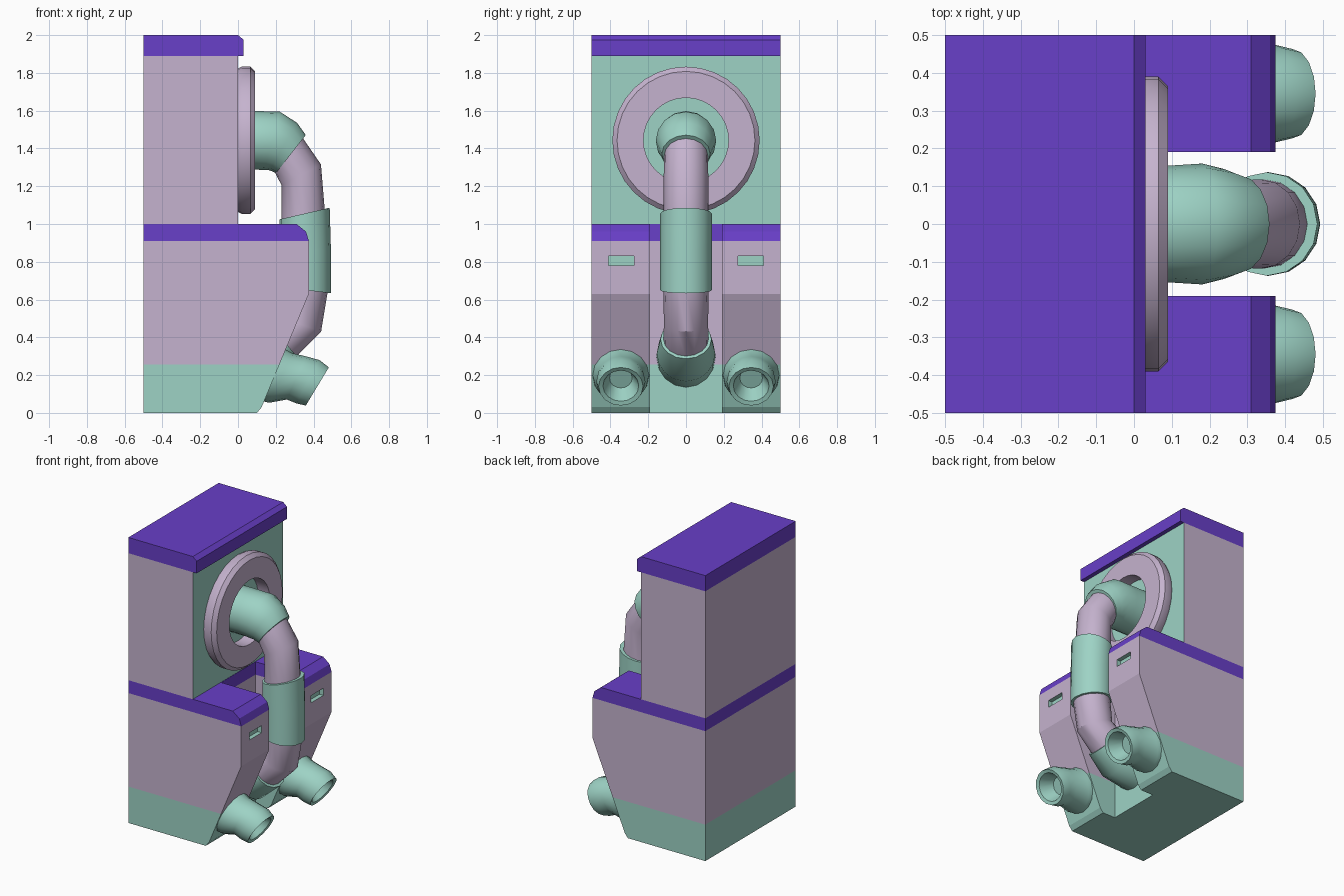
import bpy, bmesh, math
from mathutils import Vector

if "Cube" in bpy.data.objects:
    bpy.data.objects.remove(bpy.data.objects["Cube"])


def material(name, rgb):
    m = bpy.data.materials.new(name)
    m.diffuse_color = (*rgb, 1)
    m.use_nodes = True
    m.node_tree.nodes["Principled BSDF"].inputs["Base Color"].default_value = m.diffuse_color
    return m


LILAC = material("lilac", (0.56, 0.45, 0.62))
TEAL = material("teal", (0.34, 0.65, 0.56))
PURPLE = material("purple", (0.14, 0.05, 0.58))


def make_object(name, bm, mats):
    bmesh.ops.recalc_face_normals(bm, faces=bm.faces)
    me = bpy.data.meshes.new(name)
    bm.to_mesh(me)
    bm.free()
    ob = bpy.data.objects.new(name, me)
    bpy.context.collection.objects.link(ob)
    for m in mats:
        me.materials.append(m)
    return ob


def prism(name, profile, y0, y1, mats=()):
    """Extrude an x-z outline along y."""
    bm = bmesh.new()
    face = bm.faces.new([bm.verts.new((x, y0, z)) for x, z in profile])
    ext = bmesh.ops.extrude_face_region(bm, geom=[face])["geom"]
    bmesh.ops.translate(bm, vec=(0, y1 - y0, 0),
                        verts=[v for v in ext if isinstance(v, bmesh.types.BMVert)])
    return make_object(name, bm, mats)


def rect(x0, x1, z0, z1):
    return [(x0, z0), (x1, z0), (x1, z1), (x0, z1)]


def smooth(ob, angle=35):
    bpy.ops.object.select_all(action='DESELECT')
    ob.select_set(True)
    bpy.context.view_layer.objects.active = ob
    bpy.ops.object.shade_smooth_by_angle(angle=math.radians(angle))


def tube(name, rings, mat, y=0.0, sides=16, closed=False):
    """Skin rings given as (x, z, heading in degrees, radius)."""
    bm = bmesh.new()
    loops = []
    for x, z, deg, r in rings:
        a = math.radians(deg)
        u, v, c = Vector((-math.sin(a), 0, math.cos(a))), Vector((0, 1, 0)), Vector((x, y, z))
        loops.append([bm.verts.new(c + r * (u * math.cos(t) + v * math.sin(t)))
                      for t in (2 * math.pi * i / sides for i in range(sides))])
    pairs = list(zip(loops, loops[1:]))
    if closed:
        pairs.append((loops[-1], loops[0]))
    else:
        bm.faces.new(loops[0])
        bm.faces.new(loops[-1])
    for a, b in pairs:
        for i in range(sides):
            j = (i + 1) % sides
            bm.faces.new((a[i], a[j], b[j], b[i]))
    ob = make_object(name, bm, [mat])
    smooth(ob)
    return ob


# Cabinet: one side outline, with a central channel and two small slots cut in
outline = [(-.5, 0), (.10, 0), (.125, .03), (.375, .63), (.375, .91), (.36, .96), (.31, 1),
           (0, 1), (0, 1.89), (.03, 1.89), (.03, 1.975), (0, 2), (-.5, 2)]
cabinet = prism("cabinet", outline, -.5, .5, [LILAC, TEAL, PURPLE])
cutters = [prism("channel_cutter", rect(0.002, .6, -.2, 1.2), -.19, .19)]
for s in (-1, 1):
    cutters.append(prism("slot_cutter", rect(.345, .45, .78, .83), *sorted((s * .275, s * .41))))
for c in cutters:
    mod = cabinet.modifiers.new("cut", 'BOOLEAN')
    mod.operation, mod.solver, mod.object = 'DIFFERENCE', 'EXACT', c
    c.hide_render = True
dg = bpy.context.evaluated_depsgraph_get()
cut_mesh = bpy.data.meshes.new_from_object(cabinet.evaluated_get(dg))
cabinet.modifiers.clear()
cabinet.data = cut_mesh
for c in cutters:
    bpy.data.objects.remove(c)

# Colour bands on the cabinet
cut_mesh.materials.clear()
for m in (LILAC, TEAL, PURPLE):
    cut_mesh.materials.append(m)
bm = bmesh.new()
bm.from_mesh(cut_mesh)
for z in (.255, .91, 1.0, 1.89):
    bmesh.ops.bisect_plane(bm, geom=bm.verts[:] + bm.edges[:] + bm.faces[:],
                           plane_co=(0, 0, z), plane_no=(0, 0, 1), dist=1e-4)
for f in bm.faces:
    c = f.calc_center_median()
    f.material_index = 0
    f.smooth = False
    in_slot = .33 < c.x < .373 and .26 < abs(c.y) < .42 and .77 < c.z < .84
    upper_panel = f.normal.x > .9 and abs(c.x) < .01 and 1.001 < c.z < 1.889
    if c.z < .255 or in_slot or upper_panel:
        f.material_index = 1
    elif .91 < c.z < 1.001 or c.z > 1.889:
        f.material_index = 2
bm.to_mesh(cut_mesh)
bm.free()

# Round collar on the upper panel
tube("collar", [(0, 1.443, 0, .225), (0, 1.443, 0, .38), (.02, 1.443, 0, .39), (.065, 1.443, 0, .39),
                (.09, 1.443, 0, .365), (.09, 1.443, 0, .225)], LILAC, sides=32, closed=True)

# Central hose, top to bottom
tube("upper_elbow", [(0, 1.443, 0, .155), (.1, 1.443, 0, .155), (.18, 1.44, -15, .16),
                     (.24, 1.41, -30, .145), (.28, 1.37, -38, .128)], TEAL)
tube("upper_hose", [(.26, 1.38, -40, .115), (.335, 1.26, -62, .118), (.345, 1.04, -77, .118)], LILAC)
tube("hose_sleeve", [(.352, 1.055, -77, .137), (.355, .86, -90, .137), (.357, .65, -97, .137)], TEAL)
tube("lower_hose", [(.358, .67, -97, .12), (.33, .47, -110, .117), (.22, .38, -140, .12)], LILAC)
tube("lower_elbow", [(.235, .39, -140, .135), (.14, .315, -163, .155), (0, .29, -180, .155)], TEAL)

# Pair of open spouts at the bottom
for side, s in (("left", -1), ("right", 1)):
    tube(side + "_spout", [(.19, .20, -23, .15), (.225, .185, -25, .145), (.31, .185, -24, .125),
                           (.37, .165, -28, .13), (.42, .14, -31, .118), (.415, .143, -31, .095),
                           (.33, .185, -28, .06)], TEAL, y=s * .345)
